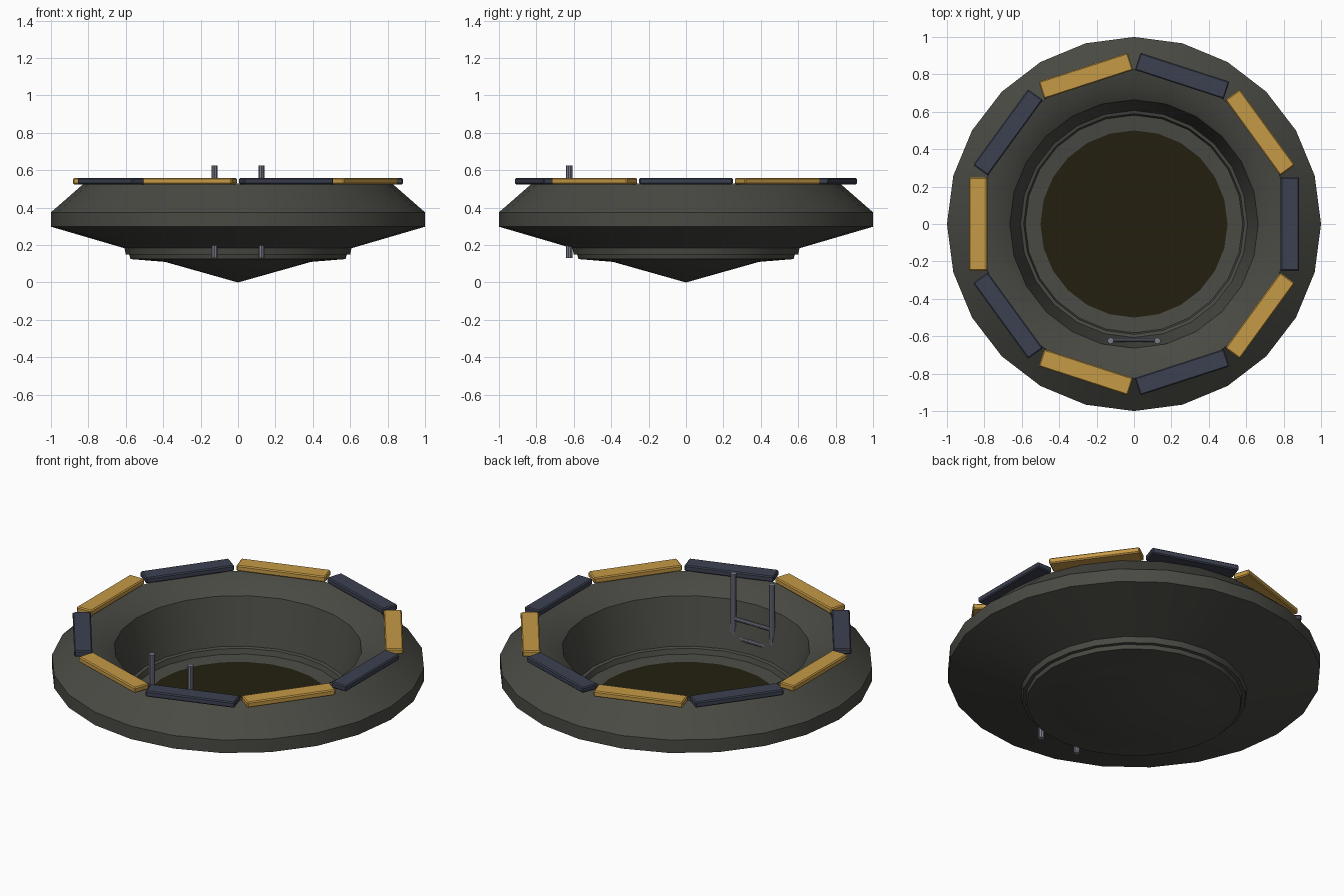
import bpy, bmesh, math
from mathutils import Matrix, Vector

if "Cube" in bpy.data.objects:
    bpy.data.objects.remove(bpy.data.objects["Cube"])


def material(name, rgb):
    m = bpy.data.materials.new(name)
    m.diffuse_color = (*rgb, 1)
    m.use_nodes = True
    m.node_tree.nodes["Principled BSDF"].inputs["Base Color"].default_value = m.diffuse_color
    return m


CONCRETE = material("dark grey", (0.068, 0.068, 0.058))
MURK = material("dark olive", (0.017, 0.0145, 0.005))
ORANGE = material("amber", (0.56, 0.32, 0.06))
NAVY = material("navy", (0.045, 0.053, 0.082))
STEEL = material("steel", (0.19, 0.2, 0.25))


def finish(bm, name, mat):
    me = bpy.data.meshes.new(name)
    bm.to_mesh(me)
    bm.free()
    ob = bpy.data.objects.new(name, me)
    bpy.context.collection.objects.link(ob)
    me.materials.append(mat)
    bpy.ops.object.select_all(action='DESELECT')
    ob.select_set(True)
    bpy.context.view_layer.objects.active = ob
    bpy.ops.object.shade_smooth_by_angle(angle=math.radians(30))
    return ob


def lathe(name, profile, mat, n=24):
    bm = bmesh.new()
    rings = []
    for r, z in profile:
        if r == 0:
            rings.append([bm.verts.new((0, 0, z))] * n)
        else:
            rings.append([bm.verts.new((r * math.cos(2 * math.pi * k / n),
                                        r * math.sin(2 * math.pi * k / n), z)) for k in range(n)])
    for a, b in zip(rings, rings[1:]):
        for k in range(n):
            j = (k + 1) % n
            corners = [a[k], a[j], b[j], b[k]]
            bm.faces.new(list(dict.fromkeys(corners)))
    return finish(bm, name, mat)


def rod(name, p, q, r, mat):
    p, q = Vector(p), Vector(q)
    d = q - p
    rot = d.to_track_quat('Z', 'Y').to_matrix().to_4x4()
    bm = bmesh.new()
    bmesh.ops.create_cone(bm, cap_ends=True, segments=10, radius1=r, radius2=r,
                          depth=d.length, matrix=Matrix.Translation((p + q) / 2) @ rot)
    return finish(bm, name, mat)


# Pit shell: pointed underside, flared rim, sunken wall and floor ledge
lathe("pit_shell", [(0, 0), (0.39, 0.11), (0.575, 0.125), (0.59, 0.178), (1.0, 0.298),
                    (1.0, 0.375), (0.825, 0.528), (0.74, 0.505), (0.664, 0.455),
                    (0.60, 0.15), (0.5, 0.14)], CONCRETE)

# Dark pool at the bottom of the pit
lathe("pit_floor", [(0.5, 0.14), (0, 0.14)], MURK)

# Ten alternating warning blocks around the rim
for i in range(10):
    bm = bmesh.new()
    bmesh.ops.create_cube(bm, size=1)
    bmesh.ops.scale(bm, vec=(0.097, 0.5, 0.034), verts=bm.verts)
    bmesh.ops.bevel(bm, geom=bm.edges[:], offset=0.006, segments=1, affect='EDGES')
    bmesh.ops.translate(bm, vec=(0.833, 0, 0.542), verts=bm.verts)
    bmesh.ops.rotate(bm, cent=(0, 0, 0), matrix=Matrix.Rotation(i * math.pi / 5, 3, 'Z'),
                     verts=bm.verts)
    finish(bm, f"rim_block_{i + 1}", ORANGE if i % 2 else NAVY)

# Ladder rails and rungs against the front wall
for side, x in (("left", -0.125), ("right", 0.125)):
    rod(f"ladder_rail_{side}", (x, -0.624, 0.13), (x, -0.624, 0.625), 0.017, STEEL)
for i, z in enumerate((0.25, 0.36)):
    rod(f"ladder_rung_{i + 1}", (-0.125, -0.62, z), (0.125, -0.62, z), 0.011, STEEL)
